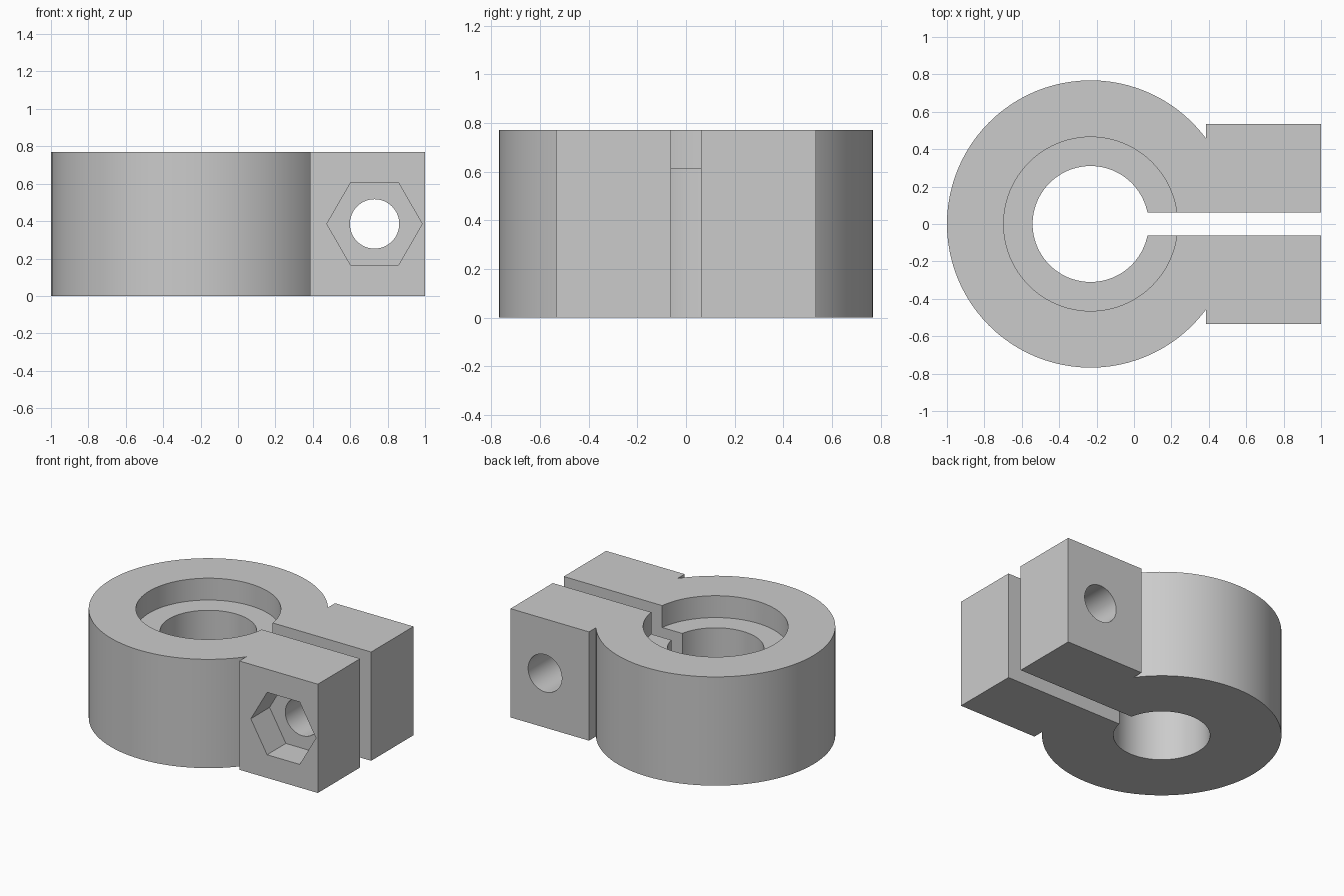
import bpy
from math import radians

if "Cube" in bpy.data.objects:
    bpy.data.objects.remove(bpy.data.objects["Cube"], do_unlink=True)

HEIGHT = 0.77
RING_X = -0.232
BOLT_X = 0.73
MID_Z = HEIGHT / 2

grey = bpy.data.materials.new("mid grey")
grey.use_nodes = True
grey.diffuse_color = (0.6, 0.6, 0.6, 1)
grey.node_tree.nodes["Principled BSDF"].inputs["Base Color"].default_value = (0.6, 0.6, 0.6, 1)


def finish(name):
    obj = bpy.context.object
    obj.name = name
    bpy.ops.object.transform_apply(location=True, rotation=True, scale=True)
    obj.data.materials.append(grey)
    return obj


def box(name, x0, x1, y0, y1, z0, z1):
    bpy.ops.mesh.primitive_cube_add(size=1, location=((x0 + x1) / 2, (y0 + y1) / 2, (z0 + z1) / 2))
    bpy.context.object.scale = (x1 - x0, y1 - y0, z1 - z0)
    return finish(name)


def upright(name, radius, z0, z1):
    bpy.ops.mesh.primitive_cylinder_add(vertices=96, radius=radius, depth=z1 - z0,
                                        location=(RING_X, 0, (z0 + z1) / 2))
    return finish(name)


def crosswise(name, sides, radius, y0, y1, turn=0):
    bpy.ops.mesh.primitive_cylinder_add(vertices=sides, radius=radius, depth=y1 - y0,
                                        location=(BOLT_X, (y0 + y1) / 2, MID_Z),
                                        rotation=(radians(90), radians(turn), 0))
    return finish(name)


def combine(target, tool, operation):
    mod = target.modifiers.new(tool.name, "BOOLEAN")
    mod.operation = operation
    mod.solver = "EXACT"
    mod.object = tool
    bpy.context.view_layer.objects.active = target
    bpy.ops.object.modifier_apply(modifier=mod.name)
    bpy.data.objects.remove(tool, do_unlink=True)


# Ring with the clamping block joined to its side
clamp = upright("clamp_collar", 0.768, 0, HEIGHT)
combine(clamp, box("clamp_block", 0.385, 1, -0.535, 0.535, 0, HEIGHT), "UNION")

# Shaft bore, wider recess on top, and the slot that splits the clamp
combine(clamp, upright("bore", 0.31, -0.1, 1), "DIFFERENCE")
combine(clamp, upright("top_recess", 0.465, 0.615, 1), "DIFFERENCE")
combine(clamp, box("slot", RING_X, 1.1, -0.061, 0.061, -0.1, 1), "DIFFERENCE")

# Bolt hole through both ears, with a hexagonal nut pocket at the front
combine(clamp, crosswise("bolt_hole", 64, 0.132, -1, 1), "DIFFERENCE")
combine(clamp, crosswise("nut_pocket", 6, 0.255, -1, -0.325, 90), "DIFFERENCE")

# Smooth round walls, crisp edges
bpy.ops.object.select_all(action="DESELECT")
clamp.select_set(True)
bpy.context.view_layer.objects.active = clamp
bpy.ops.object.shade_smooth_by_angle(angle=radians(30))
